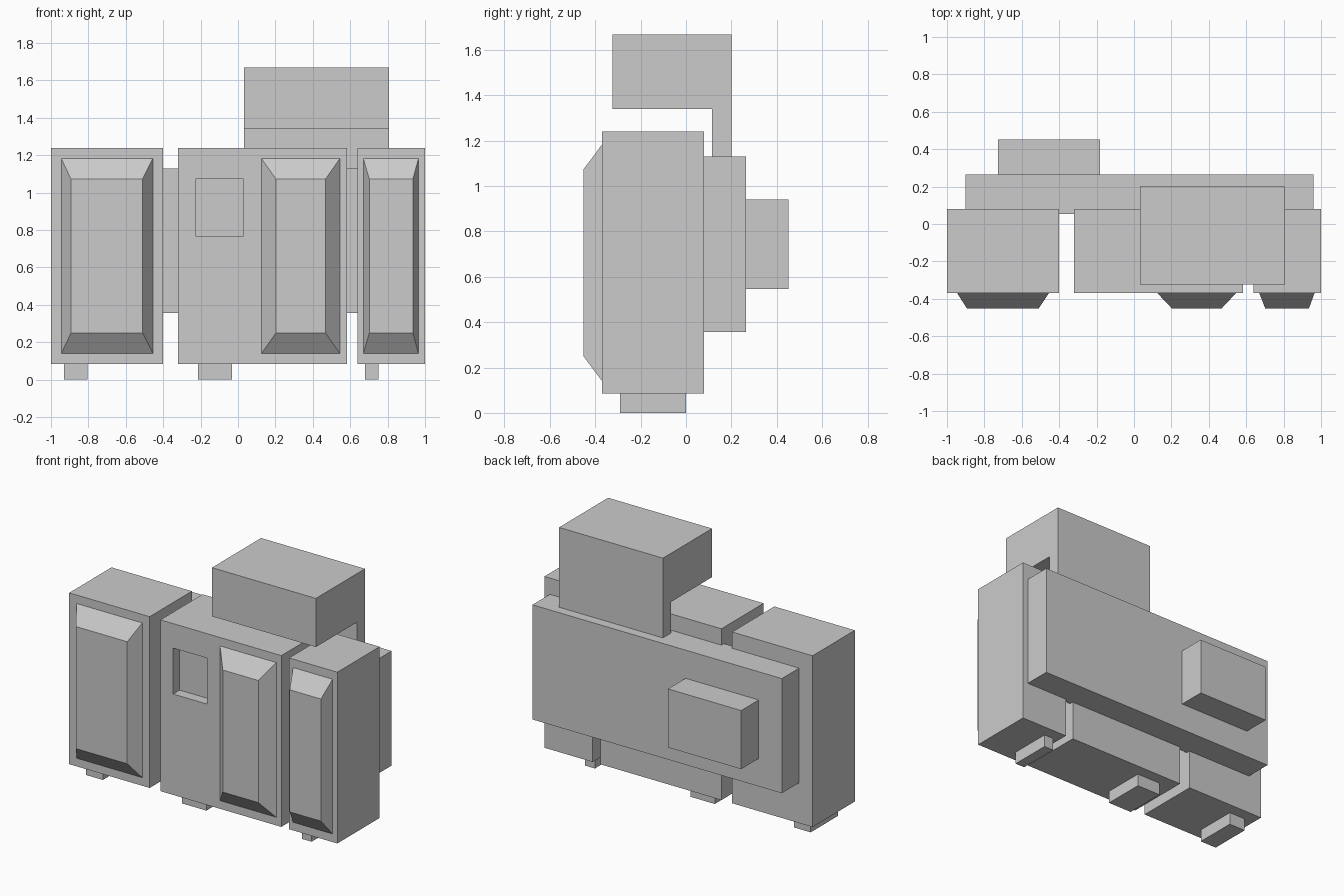
import bpy

if "Cube" in bpy.data.objects:
    bpy.data.objects.remove(bpy.data.objects["Cube"])

FRONT, BACK = -0.37, 0.08


def frustum(name, back, y_back, front, y_front):
    """Solid between two x/z rectangles (x0, x1, z0, z1) at two depths."""
    verts = []
    for (x0, x1, z0, z1), y in ((front, y_front), (back, y_back)):
        verts += [(x0, y, z0), (x1, y, z0), (x1, y, z1), (x0, y, z1)]
    faces = [(0, 1, 2, 3), (7, 6, 5, 4)]
    faces += [(i, i + 4, (i + 1) % 4 + 4, (i + 1) % 4) for i in range(4)]
    mesh = bpy.data.meshes.new(name)
    mesh.from_pydata(verts, [], faces)
    obj = bpy.data.objects.new(name, mesh)
    bpy.context.collection.objects.link(obj)
    return obj


def box(name, x0, x1, y0, y1, z0, z1):
    rect = (x0, x1, z0, z1)
    return frustum(name, rect, y1, rect, y0)


# Each unit: cabinet x range, panel outer x, panel inner x, foot x
units = {
    "left": ((-1.0, -0.40), (-0.945, -0.455), (-0.893, -0.51), (-0.93, -0.805)),
    "middle": ((-0.32, 0.582), (0.125, 0.545), (0.203, 0.468), (-0.215, -0.033)),
    "right": ((0.64, 1.0), (0.67, 0.965), (0.702, 0.935), (0.68, 0.752)),
}
cabinets = {}
for side, (body, outer, inner, foot) in units.items():
    cabinets[side] = box(f"{side}_cabinet", *body, FRONT, BACK, 0.085, 1.24)
    frustum(f"{side}_door_panel", (*outer, 0.14, 1.183), FRONT,
            (*inner, 0.25, 1.073), -0.452)
    box(f"{side}_foot", *foot, -0.29, 0.0, 0.0, 0.085)

# Square recess in the middle cabinet
cutter = box("recess_cutter", -0.225, 0.027, FRONT - 0.1, FRONT + 0.07, 0.765, 1.075)
cutter.hide_render = True
cutter.display_type = 'WIRE'
cut = cabinets["middle"].modifiers.new("recess", 'BOOLEAN')
cut.operation = 'DIFFERENCE'
cut.solver = 'EXACT'
cut.object = cutter

# Rear backing plate joining the cabinets, with its rear box
box("back_plate", -0.90, 0.96, 0.053, 0.265, 0.357, 1.13)
box("rear_box", -0.728, -0.182, 0.265, 0.452, 0.545, 0.94)

# Overhead box carried by an upright from the back plate
box("overhead_upright", 0.032, 0.807, 0.115, 0.20, 1.13, 1.34)
box("overhead_box", 0.032, 0.807, -0.323, 0.20, 1.34, 1.668)
